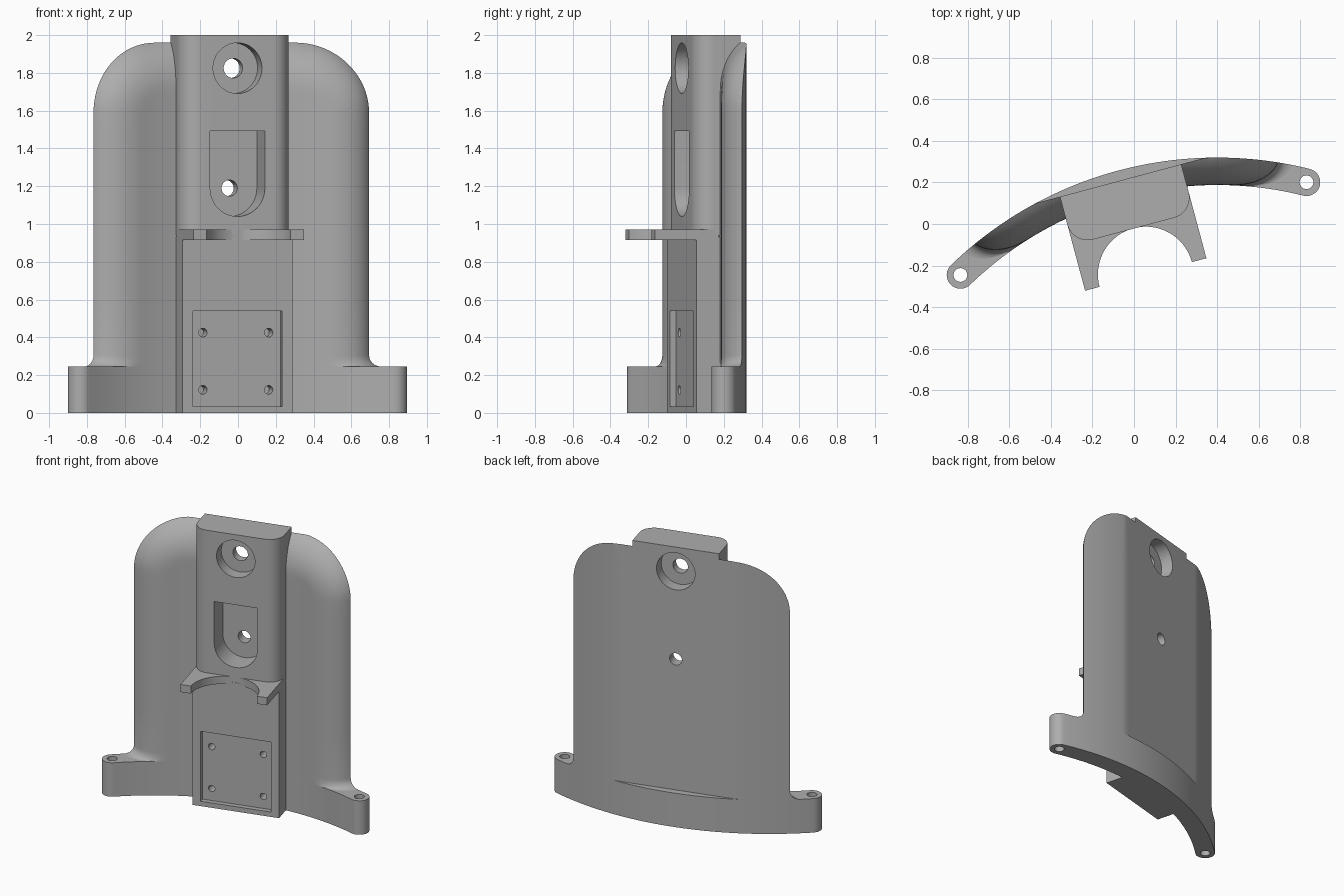
import bpy, bmesh, math
from mathutils import Matrix, Vector

cube = bpy.data.objects.get("Cube")
if cube:
    bpy.data.objects.remove(cube, do_unlink=True)

# One plain grey for the whole part
grey = bpy.data.materials.new("plain_grey")
grey.use_nodes = True
COLOR = (0.42, 0.42, 0.42, 1)
grey.diffuse_color = COLOR
grey.node_tree.nodes["Principled BSDF"].inputs["Base Color"].default_value = COLOR

# Everything is modelled square (u, v, z), then turned about z
PLACE = Matrix.Translation((-0.0025, -0.0225, 0)) @ Matrix.Rotation(math.radians(15), 4, "Z")
CV, R_OUT, R_IN = -1.554, 1.843, 1.711
R_MID = (R_OUT + R_IN) / 2
FLAT, HALF = 0.24, 0.302


def make(name, bm):
    bmesh.ops.remove_doubles(bm, verts=bm.verts, dist=1e-5)
    bmesh.ops.recalc_face_normals(bm, faces=bm.faces)
    mesh = bpy.data.meshes.new(name)
    bm.to_mesh(mesh)
    bm.free()
    mesh.materials.append(grey)
    ob = bpy.data.objects.new(name, mesh)
    bpy.context.collection.objects.link(ob)
    return ob


def prism(name, pts, lo, hi, axis="z"):
    """Extrude an outline: (u, v) along z, or (u, z) along v."""
    bm = bmesh.new()
    put = (lambda p, h: (p[0], p[1], h)) if axis == "z" else (lambda p, h: (p[0], h, p[1]))
    bottom = [bm.verts.new(put(p, lo)) for p in pts]
    top = [bm.verts.new(put(p, hi)) for p in pts]
    bm.faces.new(bottom)
    bm.faces.new(top)
    n = len(pts)
    for i in range(n):
        j = (i + 1) % n
        bm.faces.new((bottom[i], bottom[j], top[j], top[i]))
    return make(name, bm)


def arc(cx, cy, r, a0, a1, n=24):
    return [(cx + r * math.cos(math.radians(a0 + (a1 - a0) * i / n)),
             cy + r * math.sin(math.radians(a0 + (a1 - a0) * i / n))) for i in range(n + 1)]


def circle(cx, cy, r, n=48):
    return arc(cx, cy, r, 0, 360, n)[:-1]


def rect(x0, x1, y0, y1):
    return [(x0, y0), (x1, y0), (x1, y1), (x0, y1)]


def cut(ob, cutters):
    for c in cutters:
        mod = ob.modifiers.new("cut", "BOOLEAN")
        mod.operation, mod.solver, mod.object = "DIFFERENCE", "EXACT", c
        bpy.context.view_layer.objects.active = ob
        bpy.ops.object.modifier_apply(modifier=mod.name)


# Curved foot with a round lug at each end
SWEEP = 29.0
ends = [(R_MID * math.sin(math.radians(a)), CV + R_MID * math.cos(math.radians(a))) for a in (-SWEEP, SWEEP)]
lug = (R_OUT - R_IN) / 2
outline = arc(0, CV, R_OUT, 90 - SWEEP, 90 + SWEEP, 64)
outline += arc(*ends[0], lug, 90 + SWEEP, 270 + SWEEP)[1:-1]
outline += arc(0, CV, R_IN, 90 + SWEEP, 90 - SWEEP, 64)
outline += arc(*ends[1], lug, -90 - SWEEP, 90 - SWEEP)[1:-1]
foot = prism("curved_foot", outline, 0, 0.245)
lug_drills = [prism("lug_drill", circle(x, y, 0.033), -0.1, 0.4) for x, y in ends]

# Curved shield: flat-cut back, softly rounded front rim
W, TOP, CORNER, FLARE, Z0 = 0.755, 1.96, 0.37, 0.06, 0.245
RIM_R, RIM_T = 0.30, 0.14
RIM_D = math.sqrt(2 * RIM_R * RIM_T - RIM_T ** 2)


def half_width(z):
    if z < Z0 + FLARE:
        return W + FLARE - math.sqrt(max(0, FLARE ** 2 - (Z0 + FLARE - z) ** 2))
    if z > TOP - CORNER:
        return W - CORNER + math.sqrt(max(0, CORNER ** 2 - (z - TOP + CORNER) ** 2))
    return W


def fullness(u, z):
    """Share of full thickness, from the distance to the rim."""
    du, dz = abs(u) - (W - CORNER), z - (TOP - CORNER)
    if du > 0 and dz > 0:
        s = CORNER - math.hypot(du, dz)
    else:
        s = min(half_width(z) - abs(u), TOP - z)
    s = min(max(s, 0), RIM_D)
    return (math.sqrt(RIM_R ** 2 - (RIM_D - s) ** 2) - (RIM_R - RIM_T)) / RIM_T


levels = [Z0 + FLARE * (1 - math.cos(math.pi / 2 * i / 6)) for i in range(7)]
levels += [0.6, 1.0, 1.3, 1.5]
levels += [TOP - CORNER + CORNER * math.sin(math.pi / 2 * i / 20) for i in range(21)]
COLS = 72
bm = bmesh.new()
front, back = [], []
for z in levels:
    f_row, b_row = [], []
    for i in range(COLS + 1):
        u = half_width(z) * math.sin(math.pi * (i / COLS - 0.5))
        vb = math.sqrt(R_OUT ** 2 - u * u) + CV
        vb = min(vb, FLAT)
        vi = math.sqrt(R_IN ** 2 - u * u) + CV
        b_row.append(bm.verts.new((u, vb, z)))
        f_row.append(bm.verts.new((u, vb + (vi - vb) * fullness(u, z), z)))
    front.append(f_row)
    back.append(b_row)
for grid in (front, back):
    for a, b in zip(grid, grid[1:]):
        for i in range(COLS):
            bm.faces.new((a[i], a[i + 1], b[i + 1], b[i]))
for i in range(COLS):
    bm.faces.new((front[0][i], front[0][i + 1], back[0][i + 1], back[0][i]))
shield = make("curved_shield", bm)

# Upper block with rounded front corners
r = 0.1
column = [(HALF, FLAT), (-HALF, FLAT)]
column += arc(-HALF + r, r, r, 180, 270, 12) + arc(HALF - r, r, r, 270, 360, 12)
upper = prism("upper_block", column, 0.94, 2.0)

# Square lower block
lower = prism("lower_block", rect(-HALF, HALF, 0, 0.17), 0, 0.93)

# Forked cradle
fork = [(-HALF, 0.12), (-HALF, -0.228), (-0.232, -0.228)]
fork += arc(0, -0.228, 0.23, 180, 0, 40) + [(0.232, -0.228), (HALF, -0.228), (HALF, 0.12)]
cradle = prism("forked_cradle", fork, 0.915, 0.97)

# Cutters: stepped bore, round-ended pocket, mounting recess
BORE_Z, SLOT_Z = 1.825, 1.19
bores = [prism("bore_front", circle(0, BORE_Z, 0.134), -0.1, 0.09, "v"),
         prism("bore_middle", circle(0, BORE_Z, 0.052), -0.1, 0.4, "v"),
         prism("bore_back", circle(0, BORE_Z, 0.134), 0.15, 0.4, "v")]
slot = arc(0, SLOT_Z, 0.15, 180, 360) + [(0.15, 1.493), (-0.15, 1.493)]
pocket = [prism("pocket", slot, -0.1, 0.165, "v"),
          prism("pocket_drill", circle(0, SLOT_Z, 0.043), -0.1, 0.4, "v")]
recess = [prism("recess", rect(-0.245, 0.245, 0.035, 0.54), -0.1, 0.035, "v")]
recess += [prism("screw_drill", circle(u, z, 0.023, 24), -0.1, 0.11, "v")
           for u in (-0.18, 0.18) for z in (0.122, 0.425)]

cut(foot, lug_drills)
cut(shield, bores + pocket)
cut(upper, bores + pocket)
cut(lower, recess)
for c in lug_drills + bores + pocket + recess:
    bpy.data.objects.remove(c, do_unlink=True)

# Turn into place and smooth the round surfaces
for ob in (foot, shield, upper, lower, cradle):
    ob.data.transform(PLACE)
    bpy.ops.object.select_all(action="DESELECT")
    ob.select_set(True)
    bpy.context.view_layer.objects.active = ob
    bpy.ops.object.shade_smooth_by_angle(angle=math.radians(25))
